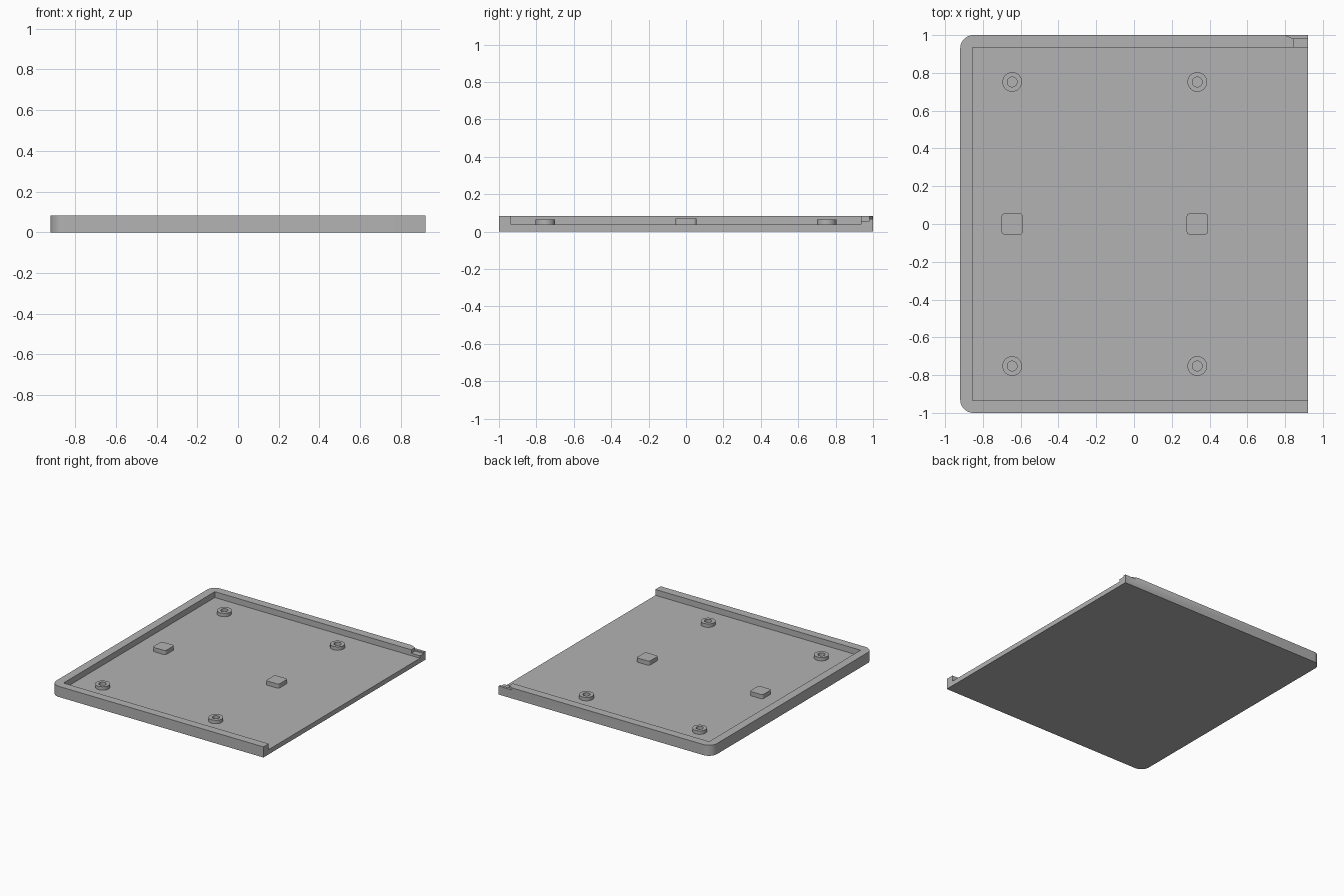
import bpy, bmesh, math

cube = bpy.data.objects.get("Cube")
if cube:
    bpy.data.objects.remove(cube, do_unlink=True)

grey = bpy.data.materials.new("plain_grey")
grey.use_nodes = True
grey.diffuse_color = (0.45, 0.45, 0.45, 1)
grey.node_tree.nodes["Principled BSDF"].inputs["Base Color"].default_value = (0.45, 0.45, 0.45, 1)


def prism(name, outline, z0, z1):
    """Extrude a counter-clockwise plan outline from z0 to z1."""
    bm = bmesh.new()
    face = bm.faces.new([bm.verts.new((x, y, z0)) for x, y in outline])
    new = bmesh.ops.extrude_face_region(bm, geom=[face])["geom"]
    bmesh.ops.translate(bm, vec=(0, 0, z1 - z0),
                        verts=[v for v in new if isinstance(v, bmesh.types.BMVert)])
    bmesh.ops.recalc_face_normals(bm, faces=bm.faces)
    mesh = bpy.data.meshes.new(name)
    bm.to_mesh(mesh)
    bm.free()
    mesh.materials.append(grey)
    obj = bpy.data.objects.new(name, mesh)
    bpy.context.collection.objects.link(obj)
    return obj


def rect(x0, x1, y0, y1):
    return [(x0, y0), (x1, y0), (x1, y1), (x0, y1)]


def arc(cx, cy, r, start, end, steps):
    angles = [math.radians(start + (end - start) * i / steps) for i in range(steps + 1)]
    return [(cx + r * math.cos(a), cy + r * math.sin(a)) for a in angles]


def cut(obj, cutter):
    mod = obj.modifiers.new(cutter.name, "BOOLEAN")
    mod.operation = "DIFFERENCE"
    mod.solver = "EXACT"
    mod.object = cutter
    bpy.context.view_layer.objects.active = obj
    bpy.ops.object.modifier_apply(modifier=mod.name)
    bpy.data.objects.remove(cutter, do_unlink=True)


def smooth(obj):
    bpy.ops.object.select_all(action="DESELECT")
    obj.select_set(True)
    bpy.context.view_layer.objects.active = obj
    bpy.ops.object.shade_smooth_by_angle(angle=math.radians(30))


HALF_X, HALF_Y, HEIGHT, FLOOR = 0.92, 1.0, 0.083, 0.037
WALL, CORNER = 0.065, 0.07

# Tray with two rounded corners and one open side
outline = [(HALF_X, -HALF_Y), (HALF_X, HALF_Y)]
outline += arc(-HALF_X + CORNER, HALF_Y - CORNER, CORNER, 90, 180, 10)
outline += arc(-HALF_X + CORNER, -HALF_Y + CORNER, CORNER, 180, 270, 10)
tray = prism("tray", outline, 0, HEIGHT)
cut(tray, prism("cavity", rect(-HALF_X + WALL, 1.2, -HALF_Y + WALL, HALF_Y - WALL), FLOOR, 0.2))

# Stepped notch at the open end of the back wall
cut(tray, prism("ledge_cut", rect(0.845, 1.2, 0.9, 0.98), 0.056, 0.2))
cut(tray, prism("lip_cut", [(0.8, 1), (0.845, 0.98), (1.2, 0.98), (1.2, 1.1), (0.8, 1.1)],
                0.067, 0.2))
smooth(tray)

# Ring bosses and rounded support pads on the floor
for side, x in (("right", -0.645), ("left", 0.335)):
    for end, y in (("front", -0.752), ("back", 0.752)):
        boss = prism(f"boss_{end}_{side}", arc(x, y, 0.052, 0, 360, 32)[:-1], FLOOR - 0.005, 0.064)
        cut(boss, prism("boss_hole", arc(x, y, 0.026, 0, 360, 32)[:-1], 0, 0.2))
        smooth(boss)
    h, r = 0.056, 0.016
    pad = []
    for sx, sy, a in ((1, 1, 0), (-1, 1, 90), (-1, -1, 180), (1, -1, 270)):
        pad += arc(x + sx * (h - r), sy * (h - r), r, a, a + 90, 5)
    smooth(prism(f"pad_{side}", pad, FLOOR - 0.005, 0.07))
